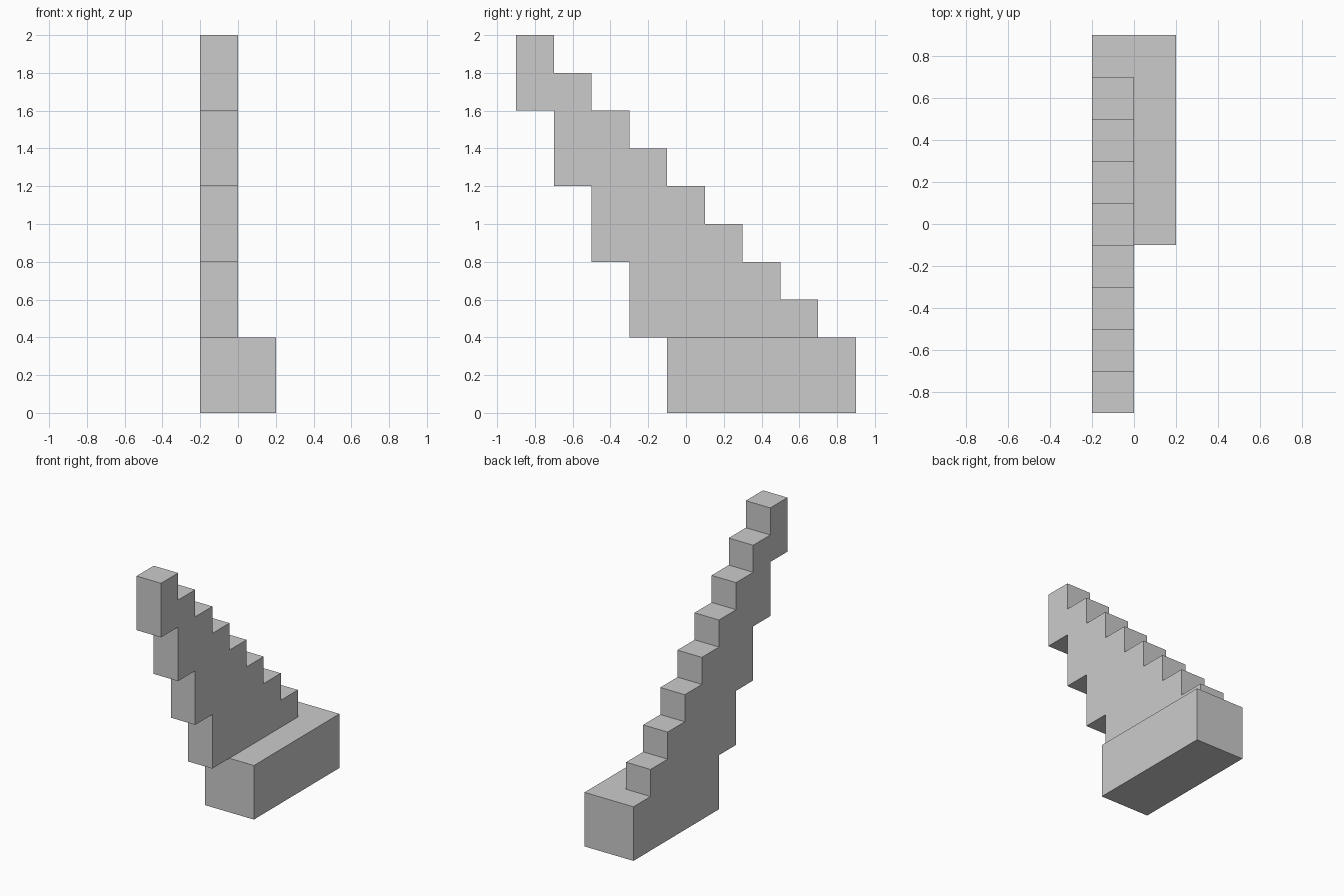
import bpy
import bmesh

old = bpy.data.objects.get("Cube")
if old:
    bpy.data.objects.remove(old, do_unlink=True)

STEP = 0.2    # tread depth and riser height
BASE_H = 0.4
COLOUR = (0.6, 0.6, 0.6, 1)

grey = bpy.data.materials.new("plain_grey")
grey.use_nodes = True
grey.diffuse_color = COLOUR
grey.node_tree.nodes["Principled BSDF"].inputs["Base Color"].default_value = COLOUR


def extrude_profile(name, points, x0, x1):
    """Extrude a y-z outline from x0 to x1."""
    bm = bmesh.new()
    face = bm.faces.new([bm.verts.new((x0, y, z)) for y, z in points])
    side = bmesh.ops.extrude_face_region(bm, geom=[face])["geom"]
    verts = [v for v in side if isinstance(v, bmesh.types.BMVert)]
    bmesh.ops.translate(bm, vec=(x1 - x0, 0, 0), verts=verts)
    bmesh.ops.recalc_face_normals(bm, faces=bm.faces)
    mesh = bpy.data.meshes.new(name)
    bm.to_mesh(mesh)
    bm.free()
    mesh.materials.append(grey)
    obj = bpy.data.objects.new(name, mesh)
    bpy.context.collection.objects.link(obj)
    return obj


# Base block
extrude_profile("base", [(-0.1, 0), (0.9, 0), (0.9, BASE_H), (-0.1, BASE_H)], -0.2, 0.2)

# Staircase: small steps up the back, double-height overhangs down the front
outline = []
for i in range(8):
    y, z = 0.7 - i * STEP, BASE_H + i * STEP
    outline += [(y, z), (y, z + STEP)]
for i in range(4):
    y, z = -0.9 + i * STEP, 2 - i * 2 * STEP
    outline += [(y, z), (y, z - 2 * STEP)]
extrude_profile("staircase", outline, -0.2, 0)
